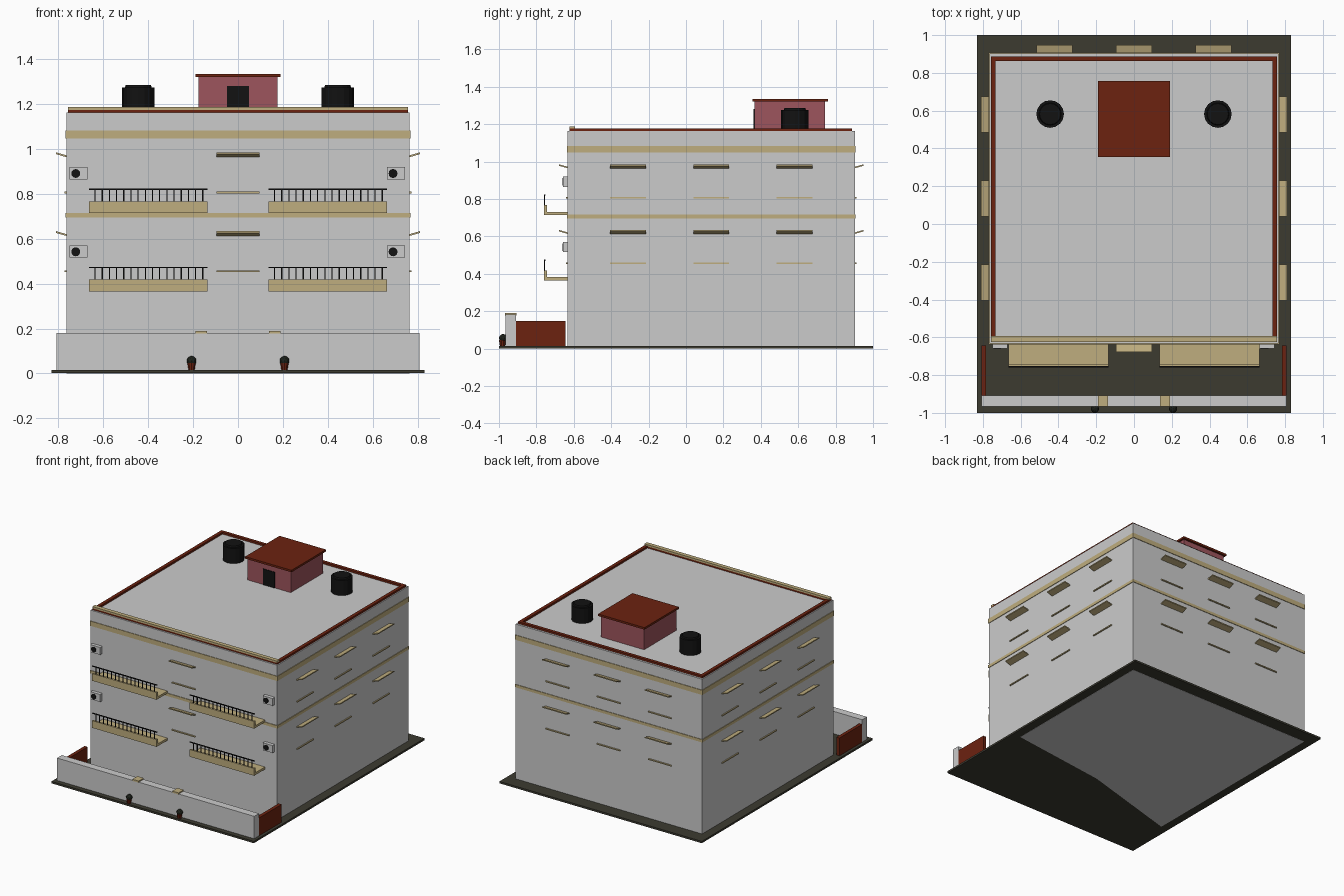
import bpy, bmesh
from math import pi
from mathutils import Matrix, Vector

old = bpy.data.objects.get("Cube")
if old:
    bpy.data.objects.remove(old, do_unlink=True)


def material(name, r, g, b):
    m = bpy.data.materials.new(name)
    m.use_nodes = True
    m.diffuse_color = (r, g, b, 1)
    m.node_tree.nodes["Principled BSDF"].inputs["Base Color"].default_value = (r, g, b, 1)
    return m


GREY = material("wall_grey", 0.6, 0.6, 0.6)
TAN = material("trim_tan", 0.52, 0.42, 0.21)
RED = material("brick_red", 0.15, 0.016, 0.005)
ROSE = material("rose_wall", 0.34, 0.09, 0.11)
DARK = material("asphalt", 0.045, 0.043, 0.03)
BLACK = material("black", 0.006, 0.006, 0.006)
LEAF = material("dark_leaf", 0.012, 0.015, 0.01)


def finish(name, bm, mat):
    bmesh.ops.recalc_face_normals(bm, faces=bm.faces)
    me = bpy.data.meshes.new(name)
    bm.to_mesh(me)
    bm.free()
    me.materials.append(mat)
    ob = bpy.data.objects.new(name, me)
    bpy.context.scene.collection.objects.link(ob)
    return ob


def add_box(bm, x, y, z):
    """Box from (min, max) ranges on each axis."""
    size = [b - a for a, b in (x, y, z)]
    mid = [(a + b) / 2 for a, b in (x, y, z)]
    m = Matrix.Translation(mid) @ Matrix.Diagonal((*size, 1))
    bmesh.ops.create_cube(bm, size=1, matrix=m)


def box(name, x, y, z, mat):
    bm = bmesh.new()
    add_box(bm, x, y, z)
    return finish(name, bm, mat)


def add_cyl(bm, loc, r1, r2, h, n, rot=Matrix()):
    bmesh.ops.create_cone(bm, cap_ends=True, segments=n, radius1=r1, radius2=r2,
                          depth=h, matrix=Matrix.Translation(loc) @ rot)


# Main volumes
W, FRONT, BACK, TOP = 0.765, -0.633, 0.903, 1.162
box("ground_slab", (-0.83, 0.83), (-1, 1), (0.001, 0.015), DARK)
box("building", (-W, W), (FRONT, BACK), (0.01, TOP), GREY)

# Exposed underside of the building
bm = bmesh.new()
under = [(W, BACK), (-W, BACK), (-W, -0.62), (0, -0.4), (W, -0.3)]
face = bm.faces.new([bm.verts.new((x, y, 0)) for x, y in under])
ext = bmesh.ops.extrude_face_region(bm, geom=[face])
bmesh.ops.translate(bm, vec=(0, 0, 0.002),
                    verts=[v for v in ext["geom"] if isinstance(v, bmesh.types.BMVert)])
finish("foundation", bm, GREY)

# Floor bands
for name, z in (("upper_band", (1.047, 1.082)), ("lower_band", (0.695, 0.716))):
    box(name, (-W - 0.004, W + 0.004), (FRONT - 0.004, BACK + 0.004), z, TAN)

# Roof rim and front coping
bm = bmesh.new()
for s in (-1, 1):
    add_box(bm, sorted((s * 0.757, s * 0.732)), (-0.622, 0.888), (1.158, 1.176))
add_box(bm, (-0.757, 0.757), (0.864, 0.888), (1.158, 1.176))
add_box(bm, (-0.757, 0.757), (-0.622, -0.594), (1.158, 1.174))
finish("roof_rim", bm, RED)
box("front_coping", (-0.757, 0.757), (-0.624, -0.594), (1.174, 1.187), TAN)

# Awnings and sills: profiles of (outward, height) extruded along each facade
CENTRE = Vector((0, (FRONT + BACK) / 2, 0))
HALF_D = (BACK - FRONT) / 2
AWNING = [(-0.01, -0.012), (0.045, 0.004), (0.045, 0.012), (-0.01, -0.004)]
SILL = [(-0.01, -0.004), (0.008, -0.004), (0.008, 0.004), (-0.01, 0.004)]


def facade_strip(bm, angle, dist, along, z, profile, width):
    m = Matrix.Translation(CENTRE) @ Matrix.Rotation(angle, 4, 'Z')
    ends = []
    for s in (-1, 1):
        ends.append([bm.verts.new(m @ Vector((along + s * width / 2, -dist - o, z + h)))
                     for o, h in profile])
    a, b = ends
    bm.faces.new(a)
    bm.faces.new(b[::-1])
    for i in range(4):
        j = (i + 1) % 4
        bm.faces.new((a[i], b[i], b[j], a[j]))


side = [y - CENTRE.y for y in (-0.31, 0.134, 0.58)]
facades = {"front": (0, HALF_D, [0]), "left": (pi / 2, W, side),
           "back": (pi, HALF_D, [-0.42, 0, 0.42]), "right": (-pi / 2, W, [-a for a in side])}
for face_name, (angle, dist, spots) in facades.items():
    for part, profile, heights in (("awnings", AWNING, (0.622, 0.973)), ("sills", SILL, (0.455, 0.806))):
        bm = bmesh.new()
        for z in heights:
            for a in spots:
                facade_strip(bm, angle, dist, a, z, profile, 0.19)
        finish(f"{face_name}_{part}", bm, TAN)

# Balconies with railings, and air conditioners, on two floors
quarter = Matrix.Rotation(pi / 2, 4, 'X')
for floor, z in (("lower", 0.365), ("upper", 0.714)):
    for s, tag in ((-1, "right"), (1, "left")):
        x0, x1 = sorted((s * 0.135, s * 0.665))
        bm = bmesh.new()
        add_box(bm, (x0, x1), (-0.76, FRONT + 0.01), (z, z + 0.017))
        add_box(bm, (x0, x1), (-0.76, -0.744), (z + 0.017, z + 0.053))
        finish(f"{floor}_{tag}_balcony", bm, TAN)
        bm = bmesh.new()
        add_box(bm, (x0, x1), (-0.759, -0.752), (z + 0.104, z + 0.11))
        for i in range(16):
            x = x0 + 0.028 + i * 0.032
            add_box(bm, (x - 0.0025, x + 0.0025), (-0.758, -0.753), (z + 0.05, z + 0.106))
        finish(f"{floor}_{tag}_railing", bm, BLACK)

        x = -0.71 if s < 0 else 0.704
        box(f"{floor}_{tag}_air_conditioner", (x - 0.04, x + 0.04), (-0.658, FRONT + 0.01),
            (z + 0.151, z + 0.206), GREY)
        bm = bmesh.new()
        add_cyl(bm, (x - 0.013, -0.658, z + 0.177), 0.02, 0.02, 0.006, 12, quarter)
        finish(f"{floor}_{tag}_fan", bm, BLACK)

# Yard walls, gate caps and potted shrubs
box("front_wall", (-0.808, 0.808), (-0.965, -0.909), (0.01, 0.181), GREY)
for s, tag in ((-1, "right"), (1, "left")):
    box(f"{tag}_yard_wall", sorted((s * 0.783, s * 0.808)), (-0.909, -0.643), (0.01, 0.147), RED)
    box(f"{tag}_gate_cap", sorted((s * 0.138, s * 0.19)), (-0.967, -0.907), (0.178, 0.19), TAN)
    x = s * 0.207
    bm = bmesh.new()
    add_cyl(bm, (x, -0.981, 0.03), 0.014, 0.019, 0.032, 10)
    finish(f"{tag}_pot", bm, RED)
    bm = bmesh.new()
    bmesh.ops.create_icosphere(bm, subdivisions=2, radius=0.022,
                               matrix=Matrix.Translation((x, -0.978, 0.056)))
    finish(f"{tag}_shrub", bm, LEAF)

# Roof hut and water tanks
box("hut", (-0.177, 0.177), (0.365, 0.743), (1.15, 1.32), ROSE)
box("hut_roof", (-0.19, 0.19), (0.355, 0.758), (1.32, 1.335), RED)
box("hut_door", (-0.048, 0.048), (0.361, 0.368), (1.16, 1.28), BLACK)
for s, tag in ((-1, "right"), (1, "left")):
    bm = bmesh.new()
    x, y = s * 0.444, 0.582
    add_cyl(bm, (x, y, 1.217), 0.073, 0.073, 0.115, 16)
    add_cyl(bm, (x, y, 1.279), 0.06, 0.056, 0.012, 16)
    finish(f"{tag}_water_tank", bm, BLACK)
